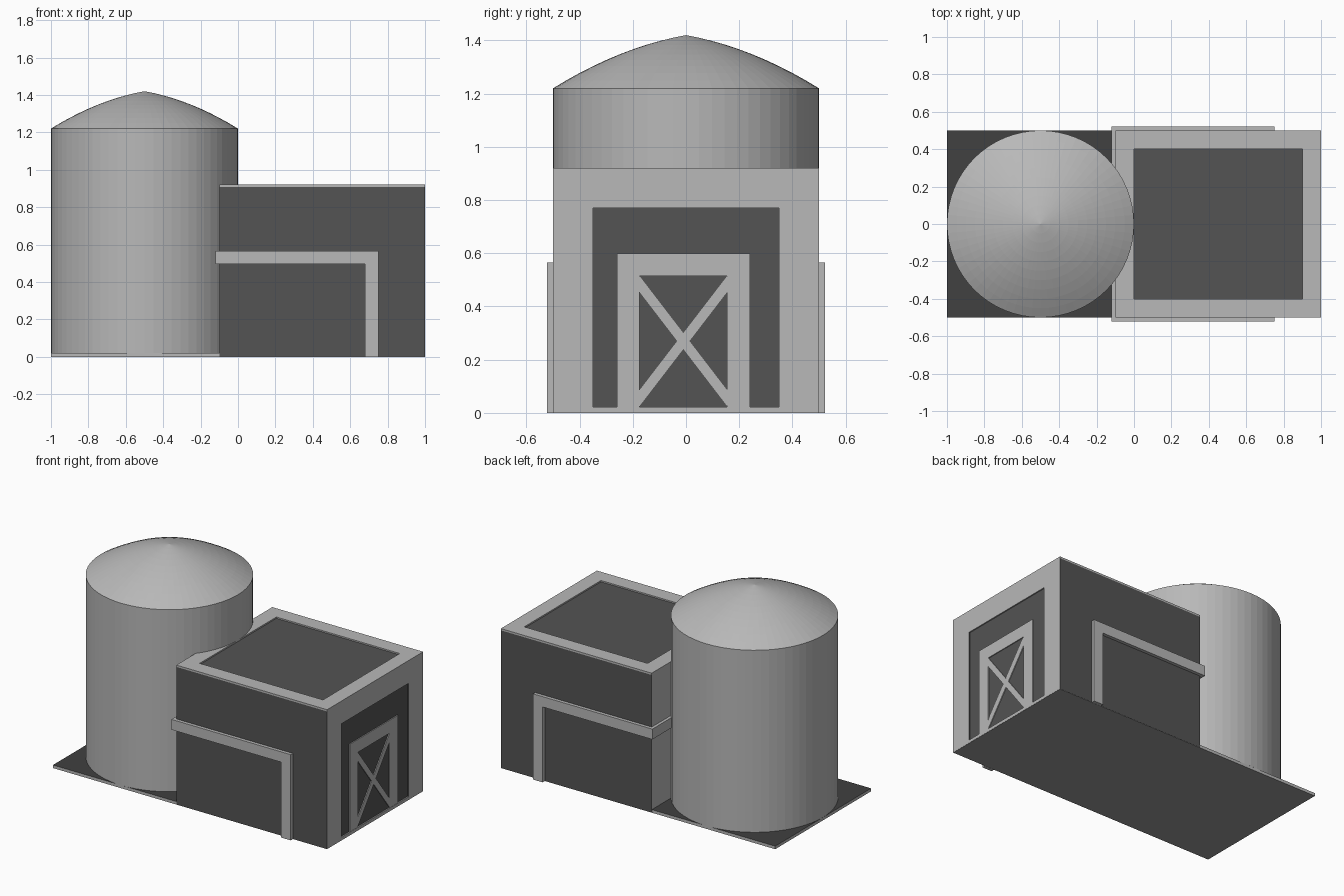
import bpy, bmesh, math
from mathutils import Vector

if "Cube" in bpy.data.objects:
    bpy.data.objects.remove(bpy.data.objects["Cube"])


def grey(name, v):
    mat = bpy.data.materials.new(name)
    mat.diffuse_color = (v, v, v, 1)
    mat.use_nodes = True
    mat.node_tree.nodes["Principled BSDF"].inputs["Base Color"].default_value = mat.diffuse_color
    return mat


LIGHT = grey("light_grey", .48)
DARK = grey("dark_grey", .087)
GROUND = grey("ground_grey", .052)
UNDERSIDE = grey("underside_grey", .32)
MATERIALS = [LIGHT, DARK, GROUND, UNDERSIDE]


def finish(name, bm, pick=lambda f: LIGHT):
    """Turn a bmesh into an object; pick chooses the material of each face."""
    bmesh.ops.recalc_face_normals(bm, faces=bm.faces)
    me = bpy.data.meshes.new(name)
    for mat in MATERIALS:
        me.materials.append(mat)
    for f in bm.faces:
        f.normal_update()
        f.material_index = MATERIALS.index(pick(f))
    bm.to_mesh(me)
    bm.free()
    ob = bpy.data.objects.new(name, me)
    bpy.context.collection.objects.link(ob)
    return ob


def box(lo, hi):
    bm = bmesh.new()
    bmesh.ops.create_cube(bm, size=1)
    for v in bm.verts:
        v.co = [hi[i] if v.co[i] > 0 else lo[i] for i in range(3)]
    return bm


def prism(name, outline, to3d, depth):
    """Extrude a flat outline along a depth vector."""
    bm = bmesh.new()
    face = bm.faces.new([bm.verts.new(to3d(a, b)) for a, b in outline])
    for v in bmesh.ops.extrude_face_region(bm, geom=[face])["geom"]:
        if isinstance(v, bmesh.types.BMVert):
            v.co += Vector(depth)
    return finish(name, bm)


def recess(bm, normal, lo, hi, depth):
    """Sink a shallow rectangle into the face with this normal."""
    n = Vector(normal)
    bm.normal_update()
    face = max(bm.faces, key=lambda f: f.normal.dot(n))
    axis = [i for i in range(3) if n[i]][0]
    for push in (0, depth):
        bmesh.ops.inset_individual(bm, faces=[face], thickness=0.02)
        mid = face.calc_center_median()
        for v in face.verts:
            for i in range(3):
                if i == axis:
                    v.co[i] -= push
                else:
                    v.co[i] = hi[i] if v.co[i] > mid[i] else lo[i]


# Ground plate
def plate_colour(f):
    return GROUND if f.normal.z > .5 else UNDERSIDE if f.normal.z < -.5 else LIGHT


finish("base_plate", box((-1, -.499, 0), (.999, .499, .02)), plate_colour)


# Barn walls with recessed doorway
def wall_colour(f):
    sunk = f.normal.x > .5 and f.calc_center_median().x < .997
    return DARK if abs(f.normal.y) > .5 or sunk else LIGHT


bm = box((-.1, -.5, .001), (1, .5, .908))
recess(bm, (1, 0, 0), (0, -.35, .022), (0, .35, .77), .008)
finish("barn_walls", bm, wall_colour)

# Roof rim around a sunken panel
bm = box((-.1, -.5, .908), (1, .5, .92))
recess(bm, (0, 0, 1), (0, -.4, 0), (.9, .4, 0), .009)
finish("barn_roof", bm,
       lambda f: DARK if f.normal.z > .5 and f.calc_center_median().z < .915 else LIGHT)

# Door frame and crossed braces, standing in the recess
door = lambda y, z: (.99, y, z)
prism("door_frame", [(-.26, .02), (-.26, .6), (.24, .6), (.24, .02), (.155, .02),
                     (.155, .515), (-.175, .515), (-.175, .02)], door, (.008, 0, 0))
prism("door_brace_down", [(-.175, .455), (-.175, .515), (.155, .085), (.155, .025)],
      door, (.0075, 0, 0))
prism("door_brace_up", [(-.175, .025), (-.175, .085), (.155, .515), (.155, .455)],
      door, (.007, 0, 0))

# Trim bands on both sides, joined across the back
for side, label in ((-1, "front"), (1, "rear")):
    prism(label + "_side_trim", [(-.12, .497), (-.12, .565), (.75, .565), (.75, 0),
                                 (.68, 0), (.68, .497)],
          lambda x, z: (x, side * .5, z), (0, side * .022, 0))
finish("back_trim", box((-.12, -.5, .497), (-.1, .5, .565)))

# Silo: cylinder with a gently bulging cone roof
bm = bmesh.new()
bmesh.ops.create_cone(bm, cap_ends=True, segments=64, radius1=.5, radius2=.5, depth=1.2)
bmesh.ops.translate(bm, vec=(-.5, 0, .62), verts=bm.verts)
finish("silo_body", bm)

bm = bmesh.new()
radii = [i * .05 for i in range(11)]
profile = [bm.verts.new((r, 0, 1.42 - .18 * r - .44 * r * r)) for r in radii]
edges = [bm.edges.new(pair) for pair in zip(profile, profile[1:])]
bmesh.ops.spin(bm, geom=profile + edges, cent=(0, 0, 0), axis=(0, 0, 1),
               angle=math.tau, steps=64, use_duplicate=False)
bmesh.ops.remove_doubles(bm, verts=bm.verts, dist=1e-4)
bmesh.ops.translate(bm, vec=(-.5, 0, 0), verts=bm.verts)
finish("silo_roof", bm)
